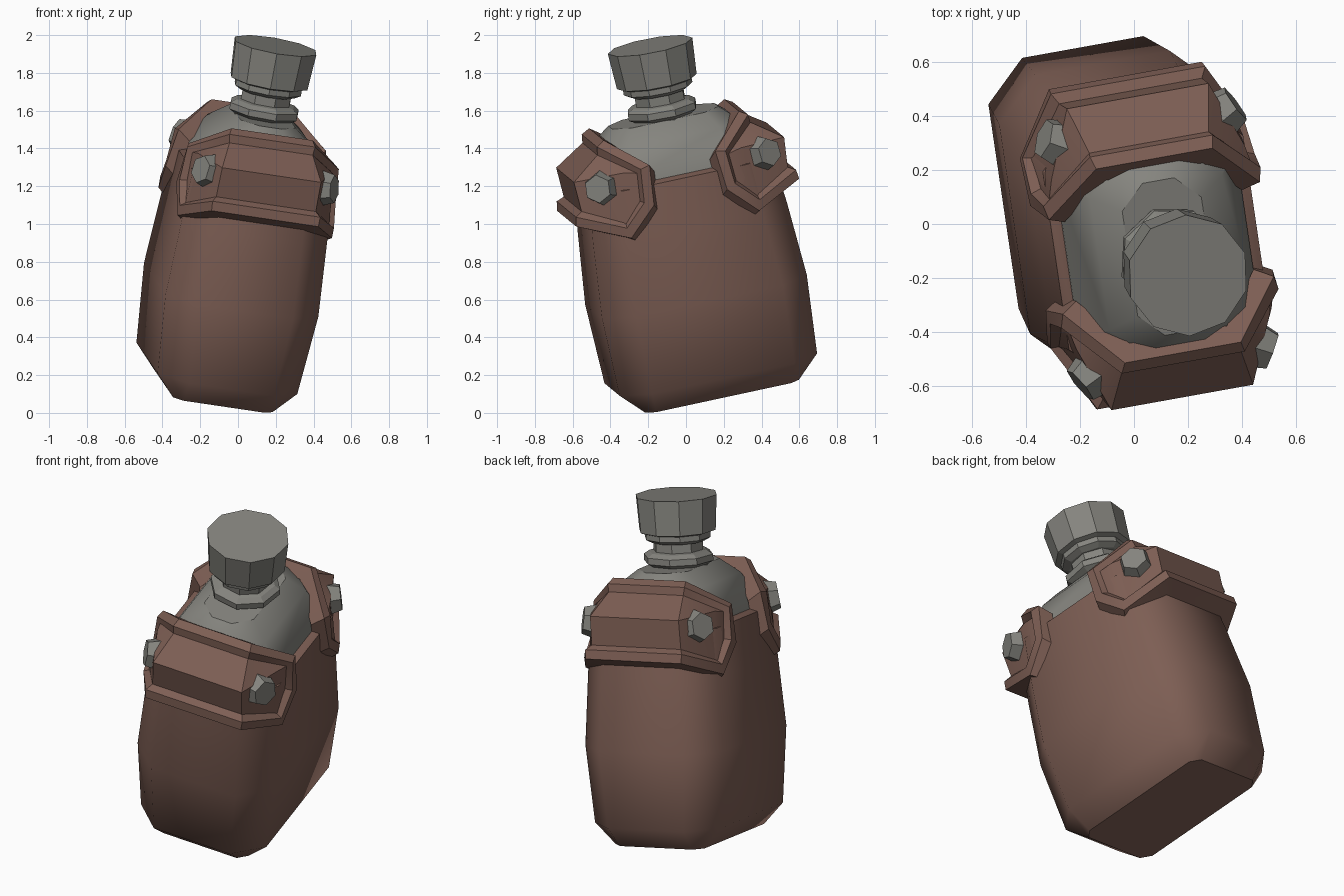
import bpy, bmesh, math
from mathutils import Matrix, Vector

if "Cube" in bpy.data.objects:
    bpy.data.objects.remove(bpy.data.objects["Cube"])

# Tilted frame of the flask: local z runs from the base to the cap
up = Vector((0.176, -0.182, 0.967)).normalized()
side = Vector((0.974, 0.175, -0.1445))
side = (side - up * side.dot(up)).normalized()
back = up.cross(side)
FRAME = Matrix.Translation((-0.133, 0.153, 0.12)) @ Matrix((side, back, up)).transposed().to_4x4()


def material(name, color):
    m = bpy.data.materials.new(name)
    m.diffuse_color = (*color, 1)
    m.use_nodes = True
    m.node_tree.nodes["Principled BSDF"].inputs["Base Color"].default_value = m.diffuse_color
    return m


BROWN = material("brown leather", (0.205, 0.112, 0.088))
GREY = material("grey metal", (0.235, 0.232, 0.21))


def finish(bm, name, mat, angle=None):
    bmesh.ops.recalc_face_normals(bm, faces=bm.faces)
    me = bpy.data.meshes.new(name)
    bm.to_mesh(me)
    bm.free()
    ob = bpy.data.objects.new(name, me)
    bpy.context.collection.objects.link(ob)
    me.materials.append(mat)
    ob.matrix_world = FRAME
    if angle:
        bpy.ops.object.select_all(action='DESELECT')
        ob.select_set(True)
        bpy.context.view_layer.objects.active = ob
        bpy.ops.object.shade_smooth_by_angle(angle=math.radians(angle))
    return ob


def loft(rings, name, mat, angle=None):
    """Skin a stack of equal point rings and cap both ends."""
    bm = bmesh.new()
    loops = [[bm.verts.new(p) for p in ring] for ring in rings]
    n = len(loops[0])
    for a, b in zip(loops, loops[1:]):
        for i in range(n):
            j = (i + 1) % n
            bm.faces.new((a[i], a[j], b[j], b[i]))
    bm.faces.new(loops[0][::-1])
    bm.faces.new(loops[-1])
    return finish(bm, name, mat, angle)


def octagon(h, x, y, c):
    """Rectangle with cut corners at height h."""
    return [(x, -y + c, h), (x, y - c, h), (x - c, y, h), (-x + c, y, h),
            (-x, y - c, h), (-x, -y + c, h), (-x + c, -y, h), (x - c, -y, h)]


def circle(r, h, n):
    return [(r * math.cos(math.tau * i / n + 0.2), r * math.sin(math.tau * i / n + 0.2), h)
            for i in range(n)]


# Leather body, narrowing to a rim under the metal shoulder
body = loft([octagon(*r) for r in (
    (0, 0.27, 0.42, 0.05), (0.12, 0.38, 0.54, 0.15), (0.55, 0.415, 0.56, 0.16),
    (0.95, 0.395, 0.53, 0.16), (1.22, 0.38, 0.50, 0.16), (1.235, 0.345, 0.465, 0.15))],
    "leather_body", BROWN, 52)
for p in body.data.polygons:
    if p.normal.z < -0.95:          # crisp base edge
        for k in p.edge_keys:
            for e in body.data.edges:
                if set(e.vertices) == set(k):
                    e.use_edge_sharp = True

# Metal shoulder
loft([octagon(*r) for r in (
    (1.15, 0.345, 0.465, 0.15), (1.25, 0.34, 0.46, 0.15),
    (1.42, 0.25, 0.38, 0.13), (1.50, 0.15, 0.29, 0.09))],
    "metal_shoulder", GREY, 35)

# Neck with collar, then the faceted cap
loft([circle(r, h, 8) for r, h in (
    (0.16, 1.45), (0.16, 1.50), (0.195, 1.52), (0.195, 1.555),
    (0.165, 1.575), (0.14, 1.58), (0.14, 1.66))], "neck", GREY)
loft([circle(r, h, 10) for r, h in (
    (0.15, 1.63), (0.185, 1.65), (0.185, 1.68), (0.215, 1.69), (0.228, 1.885))], "cap", GREY)

# Right half of a shoulder pad: front corner points, then the side points
PAD = {"bot": (0.29, -0.61, 1.07), "mid": (0.29, -0.61, 1.32), "top": (0.22, -0.37, 1.48),
       "c_top": (0.40, -0.33, 1.33), "c_bot": (0.42, -0.35, 0.97),
       "e_top": (0.40, -0.18, 1.33), "e_bot": (0.43, -0.20, 1.12)}
SIDE_FACES = (("bot", "c_bot", "c_top", "mid"), ("mid", "c_top", "top"),
              ("top", "c_top", "e_top"), ("c_bot", "e_bot", "e_top", "c_top"))


def pad(name, ys):
    bm = bmesh.new()
    v = {(k, s): bm.verts.new((p[0] * s, p[1], p[2])) for k, p in PAD.items() for s in (1, -1)}
    for lo, hi in (("bot", "mid"), ("mid", "top")):
        bm.faces.new((v[lo, -1], v[lo, 1], v[hi, 1], v[hi, -1]))
    for f in SIDE_FACES:
        bm.faces.new([v[k, 1] for k in f])
        bm.faces.new([v[k, -1] for k in reversed(f)])
    bm.normal_update()
    # skirt running from the frame edge back into the body
    rim = [e for e in bm.edges if e.is_boundary]
    panel = list(bm.faces)
    ext = bmesh.ops.extrude_edge_only(bm, edges=rim)["geom"]
    for w in ext:
        if isinstance(w, bmesh.types.BMVert):
            w.co = Vector((w.co.x * 0.84, w.co.y * 0.84, w.co.z - 0.05))
    # raised frame around a sunken panel
    bmesh.ops.inset_region(bm, faces=panel, thickness=0.05, use_even_offset=True)
    bmesh.ops.inset_region(bm, faces=panel, thickness=0.02, depth=-0.035, use_even_offset=True)
    bmesh.ops.scale(bm, vec=(1, ys, 1), verts=bm.verts)
    finish(bm, name, BROWN, 28)


def bolt(name, xs, ys):
    bm = bmesh.new()
    normal = Vector((0.86 * xs, 0.47 * ys, 0.15)).normalized()
    place = Matrix.Translation((0.325 * xs, 0.45 * ys, 1.25)) @ normal.to_track_quat('Z', 'Y').to_matrix().to_4x4()
    bmesh.ops.create_cone(bm, cap_ends=True, segments=6, radius1=0.1, radius2=0.075,
                          depth=0.09, matrix=place)
    finish(bm, name, GREY)


# Front and back pads with a bolt on each corner
for label, ys in (("front", -1), ("back", 1)):
    pad(label + "_pad", -ys)
    bolt(label + "_right_bolt", 1, ys)
    bolt(label + "_left_bolt", -1, ys)
